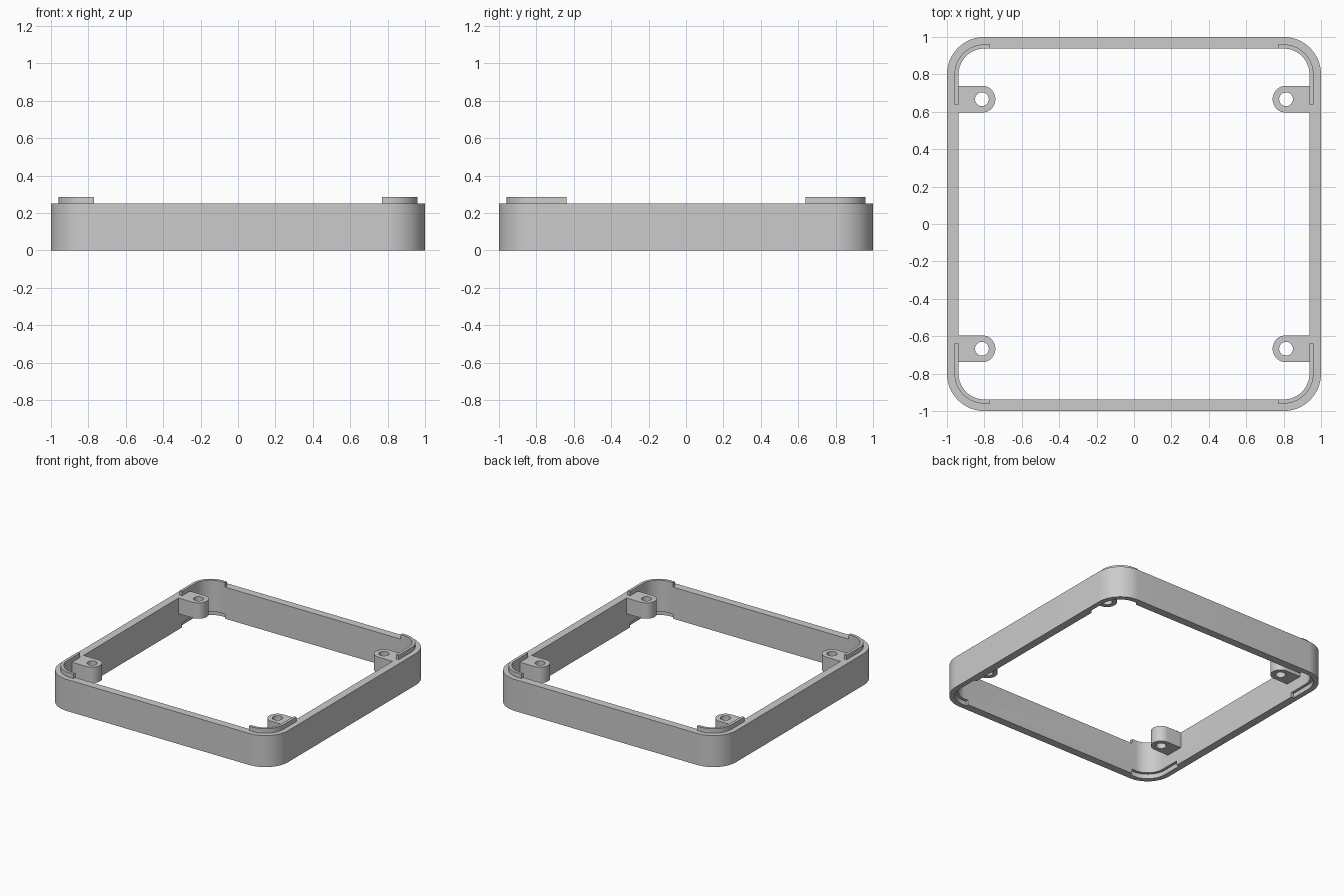
import bpy, bmesh
from math import sin, cos, pi

cube = bpy.data.objects.get("Cube")
if cube:
    bpy.data.objects.remove(cube)

grey = bpy.data.materials.new("plain grey")
grey.use_nodes = True
colour = (0.6, 0.6, 0.6, 1)
grey.diffuse_color = colour
grey.node_tree.nodes["Principled BSDF"].inputs["Base Color"].default_value = colour

WALL_TOP, STEP = 0.25, 0.036      # wall height, lip and rebate height
CORNER = 0.8                      # centre of every corner arc
INNER, LIP_OUTER = 0.938, 0.96    # half widths
LIP_X, LIP_Y = 0.77, 0.64         # where the lips stop


def arc(cx, cy, r, start, end, n=16):
    return [(cx + r * cos(start + (end - start) * i / n),
             cy + r * sin(start + (end - start) * i / n)) for i in range(n + 1)]


def rounded_square(half):
    points = []
    for k, (sx, sy) in enumerate([(1, 1), (-1, 1), (-1, -1), (1, -1)]):
        points += arc(sx * CORNER, sy * CORNER, half - CORNER, k * pi / 2, (k + 1) * pi / 2)
    return points


def corner_strip(inner, outer):
    def edge(half):
        return [(half, LIP_Y)] + arc(CORNER, CORNER, half - CORNER, 0, pi / 2) + [(LIP_X, half)]
    return edge(outer) + edge(inner)[::-1]


def extrude(name, loops, z0, z1, mirrored=False):
    """Fill the outline loops (inner loops become holes) and extrude upwards."""
    bm = bmesh.new()
    edges = []
    for loop in loops:
        verts = [bm.verts.new((x, y, z0)) for x, y in loop]
        edges += [bm.edges.new((v, verts[i - 1])) for i, v in enumerate(verts)]
    bmesh.ops.triangle_fill(bm, edges=edges, use_beauty=True, use_dissolve=False)
    top = bmesh.ops.extrude_face_region(bm, geom=bm.faces[:])["geom"]
    bmesh.ops.translate(bm, vec=(0, 0, z1 - z0),
                        verts=[g for g in top if isinstance(g, bmesh.types.BMVert)])
    bmesh.ops.recalc_face_normals(bm, faces=bm.faces[:])
    mesh = bpy.data.meshes.new(name)
    bm.to_mesh(mesh)
    bm.free()
    mesh.materials.append(grey)
    obj = bpy.data.objects.new(name, mesh)
    bpy.context.collection.objects.link(obj)
    if mirrored:
        obj.modifiers.new("Mirror", 'MIRROR').use_axis = (True, True, False)
    return obj


def smooth(obj):
    bpy.ops.object.select_all(action='DESELECT')
    obj.select_set(True)
    bpy.context.view_layer.objects.active = obj
    for mod in list(obj.modifiers):
        bpy.ops.object.modifier_apply(modifier=mod.name)
    bpy.ops.object.shade_smooth_by_angle(angle=0.6)


# Open square frame, with a rebate under each corner
frame = extrude("frame", [rounded_square(1), rounded_square(INNER)], 0, WALL_TOP)
cutter = extrude("rebate_cutter", [corner_strip(0.9, LIP_OUTER)], -STEP, STEP, mirrored=True)
cutter.hide_render = True
cut = frame.modifiers.new("Rebates", 'BOOLEAN')
cut.operation, cut.solver, cut.object = 'DIFFERENCE', 'EXACT', cutter
smooth(frame)
bpy.data.objects.remove(cutter)

# Raised locating lips at the corners
smooth(extrude("corner_lips", [corner_strip(INNER, LIP_OUTER)],
               WALL_TOP, WALL_TOP + STEP, mirrored=True))

# Screw bosses on the side walls
bx, by, br = 0.813, 0.667, 0.072
outline = [(INNER, by + br)] + arc(bx, by, br, pi / 2, 3 * pi / 2) + [(INNER, by - br)]
hole = arc(bx, by, 0.037, 0, 2 * pi, 24)[:-1]
smooth(extrude("screw_bosses", [outline, hole], 0.125, WALL_TOP, mirrored=True))
